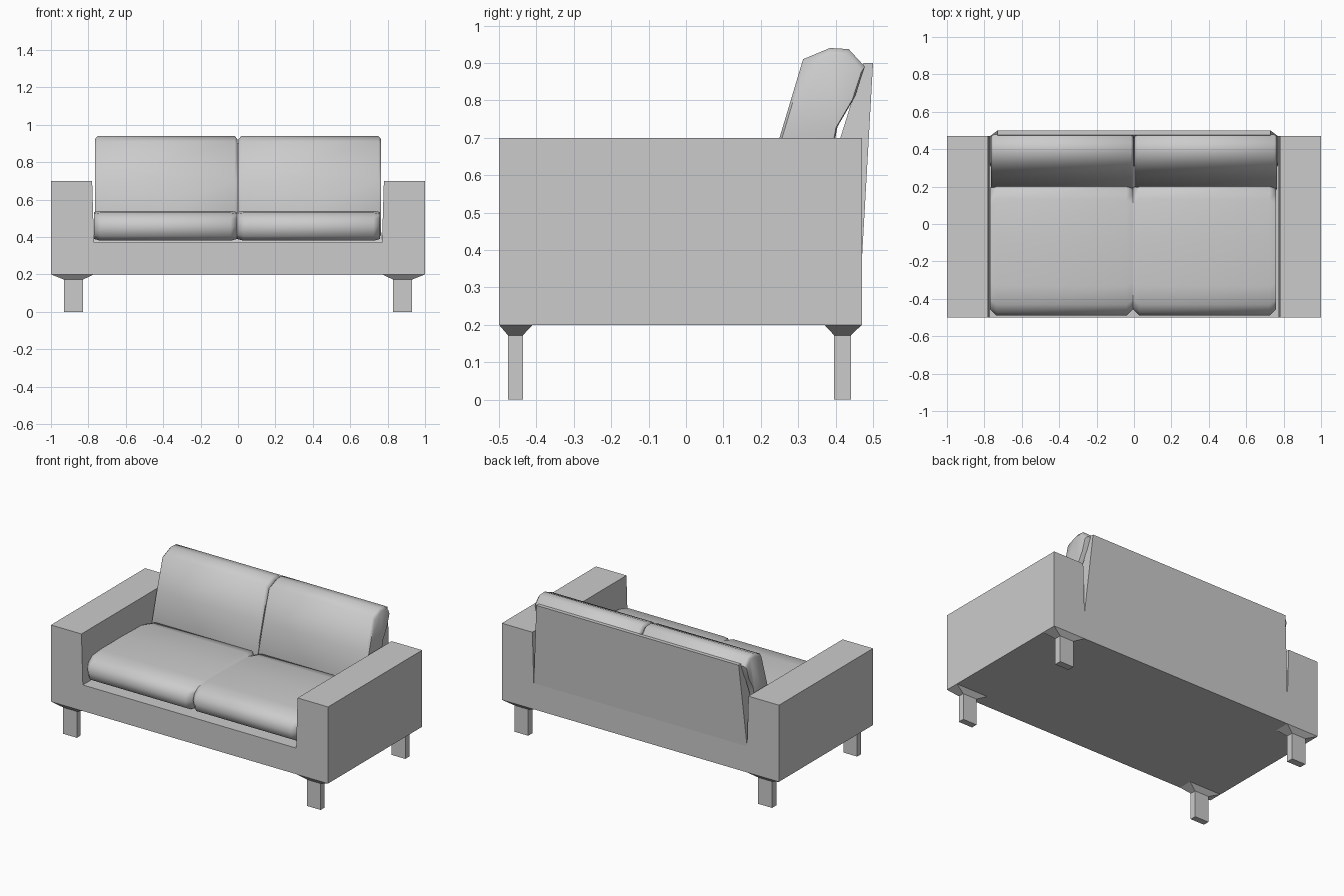
import bpy, bmesh, math

if "Cube" in bpy.data.objects:
    bpy.data.objects.remove(bpy.data.objects["Cube"])


def loft(name, rings, smooth=False):
    """Skin a series of matching point rings and cap both ends."""
    bm = bmesh.new()
    loops = [[bm.verts.new(p) for p in ring] for ring in rings]
    n = len(loops[0])
    for a, b in zip(loops, loops[1:]):
        for i in range(n):
            j = (i + 1) % n
            bm.faces.new((a[i], a[j], b[j], b[i]))
    bm.faces.new(loops[0])
    bm.faces.new(loops[-1])
    bmesh.ops.recalc_face_normals(bm, faces=bm.faces)
    me = bpy.data.meshes.new(name)
    bm.to_mesh(me)
    bm.free()
    ob = bpy.data.objects.new(name, me)
    bpy.context.collection.objects.link(ob)
    if smooth:
        bpy.ops.object.select_all(action='DESELECT')
        ob.select_set(True)
        bpy.context.view_layer.objects.active = ob
        bpy.ops.object.shade_smooth_by_angle(angle=math.radians(50))
    return ob


def rect(x0, x1, y0, y1, z):
    return [(x0, y0, z), (x1, y0, z), (x1, y1, z), (x0, y1, z)]


def cushion(name, profile, x0, x1, bevel, scale):
    """Side profile (y, z) swept along x, shrunk at both ends."""
    cy = sum(p[0] for p in profile) / len(profile)
    cz = sum(p[1] for p in profile) / len(profile)

    def ring(x, s):
        return [(x, cy + (y - cy) * s, cz + (z - cz) * s) for y, z in profile]

    loft(name, [ring(x0, scale), ring(x0 + bevel, 1),
                ring(x1 - bevel, 1), ring(x1, scale)], True)


# Frame: U-shaped front outline with both arms and the seat base
outline = [(-1, 0.2), (1, 0.2), (1, 0.7), (0.78, 0.7),
           (0.77, 0.37), (-0.77, 0.37), (-0.78, 0.7), (-1, 0.7)]
loft("frame", [[(x, y, z) for x, z in outline] for y in (-0.5, 0.47)])

# Backrest: leaning panel, narrower at the top
loft("backrest", [rect(-0.77, 0.77, 0.31, 0.47, 0.37),
                  rect(-0.73, 0.73, 0.475, 0.5, 0.9)])

# Legs: flared mount tapering into a straight foot
for side, s in (("right", 1), ("left", -1)):
    for end, top, foot in (("front", (-0.5, -0.41), (-0.476, -0.436)),
                           ("back", (0.37, 0.47), (0.396, 0.441))):
        loft(f"{end}_{side}_leg", [rect(s * 0.77, s * 1.0, *top, 0.2),
                                   rect(s * 0.83, s * 0.93, *foot, 0.172),
                                   rect(s * 0.83, s * 0.93, *foot, 0)])

# Seat and back cushions
seat = [(-0.43, 0.38), (-0.475, 0.405), (-0.49, 0.455), (-0.475, 0.5),
        (-0.43, 0.53), (-0.33, 0.54), (-0.1, 0.54), (0.13, 0.535),
        (0.2, 0.52), (0.23, 0.48), (0.225, 0.42), (0.19, 0.38)]
back = [(0.19, 0.39), (0.175, 0.43), (0.25, 0.7), (0.313, 0.91),
        (0.385, 0.94), (0.435, 0.937), (0.478, 0.89), (0.452, 0.81),
        (0.405, 0.73), (0.39, 0.65), (0.35, 0.5), (0.32, 0.39)]
for side, x in (("left", -0.77), ("right", -0.005)):
    cushion(f"{side}_seat_cushion", seat, x, x + 0.765, 0.035, 0.9)
for side, x in (("left", -0.765), ("right", 0.003)):
    cushion(f"{side}_back_cushion", back, x, x + 0.762, 0.014, 0.93)
